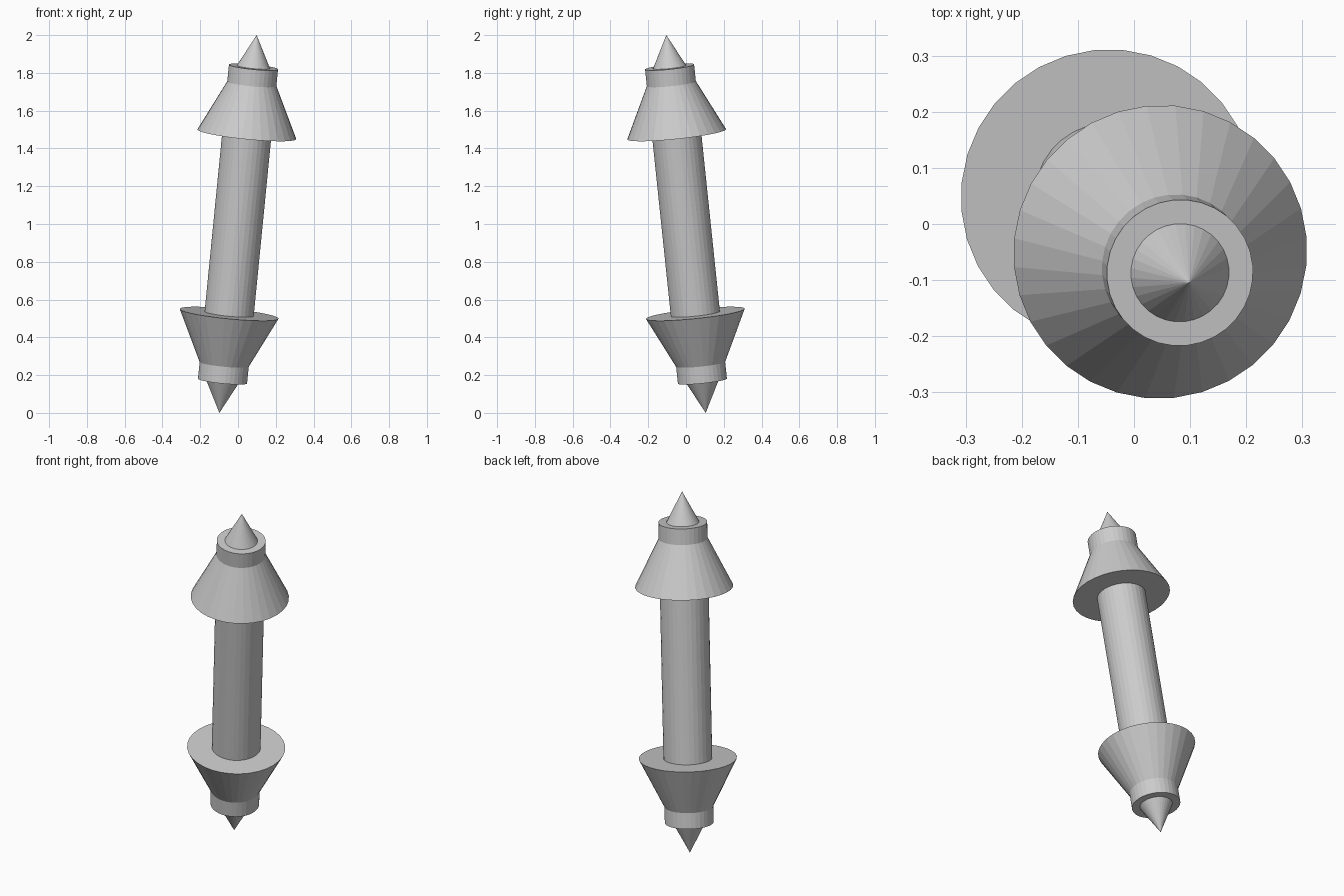
import bpy, bmesh, math
from mathutils import Vector, Matrix

if "Cube" in bpy.data.objects:
    bpy.data.objects.remove(bpy.data.objects["Cube"])

# Tilted main axis through the model centre
AXIS = Vector((0.0985, -0.1045, 1.0)).normalized()
CENTRE = Vector((0, 0, 1))
SIDES = 32
HALF = 1.0 / AXIS.z
TILT = Vector((0, 0, 1)).rotation_difference(AXIS).to_matrix().to_4x4()
SPIN = Matrix.Rotation(math.pi / SIDES, 4, 'Z')


def section(name, s0, r0, s1, r1):
    """Cylinder, cone or frustum between two distances along the axis."""
    bm = bmesh.new()
    bmesh.ops.create_cone(bm, cap_ends=True, segments=SIDES,
                          radius1=r0, radius2=r1, depth=abs(s1 - s0))
    mid = Matrix.Translation((0, 0, (s0 + s1) / 2))
    bmesh.ops.transform(bm, matrix=mid @ SPIN, verts=bm.verts)
    bmesh.ops.remove_doubles(bm, verts=bm.verts, dist=1e-5)
    bmesh.ops.recalc_face_normals(bm, faces=bm.faces)
    mesh = bpy.data.meshes.new(name)
    bm.to_mesh(mesh)
    bm.free()
    obj = bpy.data.objects.new(name, mesh)
    obj.matrix_world = Matrix.Translation(CENTRE) @ TILT
    bpy.context.collection.objects.link(obj)
    return obj


# Central shaft
section("shaft", -0.48, 0.131, 0.48, 0.131)

# Matching heads at both ends: flare, collar and pointed tip
for end, sign in (("upper", 1), ("lower", -1)):
    for part, a, ra, b, rb in (("flare", 0.48, 0.263, 0.75, 0.131),
                               ("collar", 0.75, 0.131, 0.84, 0.131),
                               ("tip", 0.84, 0.088, HALF, 0.0)):
        if sign > 0:
            section(f"{end}_{part}", a, ra, b, rb)
        else:
            section(f"{end}_{part}", -b, rb, -a, ra)
